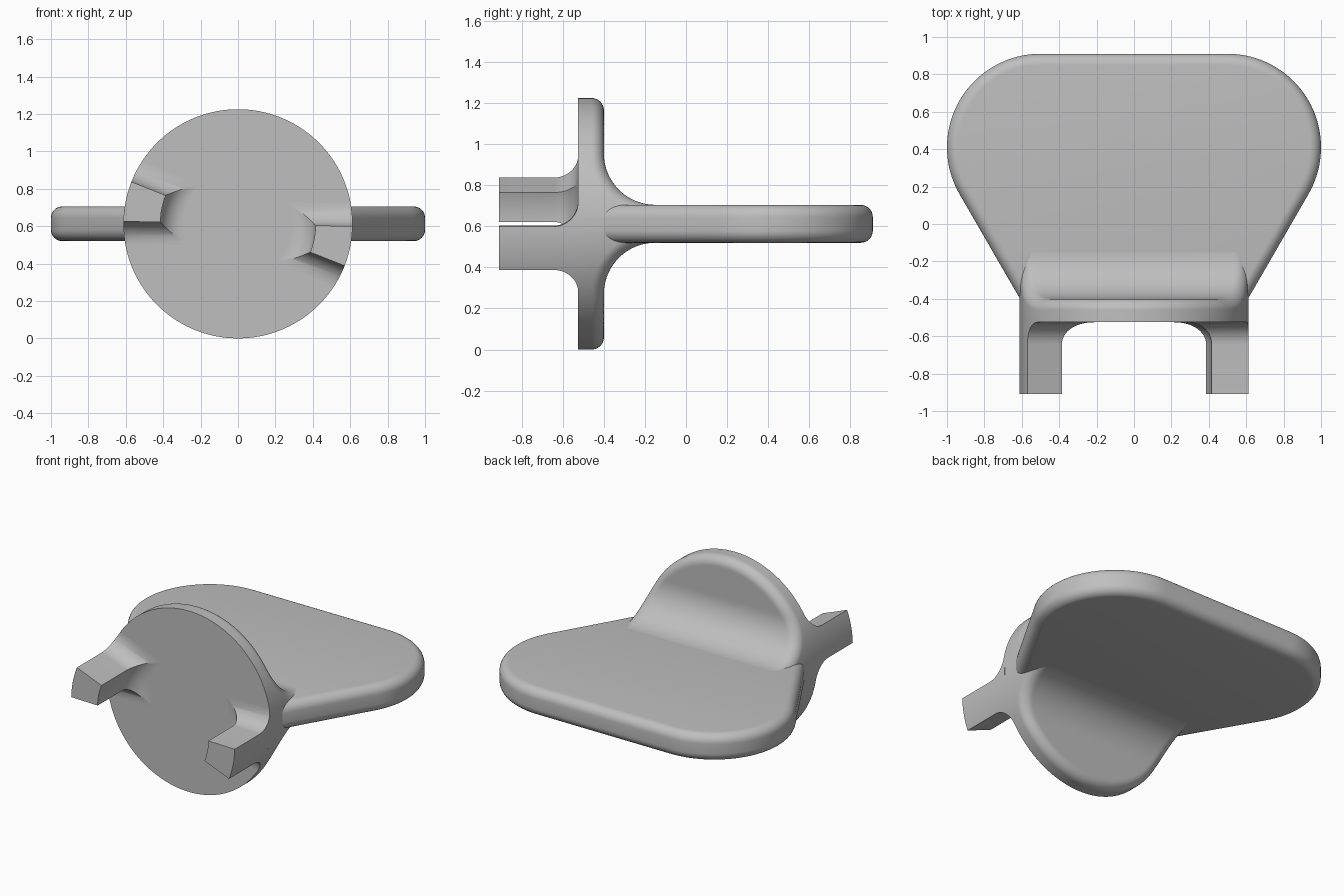
import bpy, bmesh
from math import sin, cos, asin, sqrt, pi, radians

cube = bpy.data.objects.get("Cube")
if cube:
    bpy.data.objects.remove(cube)

MID = 0.6125          # height of the centre plane
DISC_R = 0.6125       # disc radius
HALF = 0.0925         # half the grip thickness
FRONT, BACK = -0.525, -0.40
ROUND = 0.06          # edge rounding
SWEEP = 0.25          # fillet between disc and grip

grey = bpy.data.materials.new("plain grey")
grey.use_nodes = True
grey.diffuse_color = (0.52, 0.52, 0.52, 1)
grey.node_tree.nodes["Principled BSDF"].inputs["Base Color"].default_value = (0.52, 0.52, 0.52, 1)


def finish(bm, name, bevel=0):
    """Turn a bmesh into a smooth-shaded grey object."""
    bmesh.ops.recalc_face_normals(bm, faces=bm.faces[:])
    mesh = bpy.data.meshes.new(name)
    bm.to_mesh(mesh)
    bm.free()
    mesh.materials.append(grey)
    obj = bpy.data.objects.new(name, mesh)
    bpy.context.collection.objects.link(obj)
    bpy.ops.object.select_all(action='DESELECT')
    obj.select_set(True)
    bpy.context.view_layer.objects.active = obj
    if bevel:
        mod = obj.modifiers.new("rounded edges", 'BEVEL')
        mod.width, mod.segments = bevel, 8
        mod.limit_method = 'ANGLE'
        mod.use_clamp_overlap = False
        bpy.ops.object.modifier_apply(modifier=mod.name)
    bpy.ops.object.shade_smooth_by_angle(angle=radians(30))
    return obj


def bridge(bm, rows, closed=False):
    """Skin a list of vertex rows with quads."""
    for a, b in zip(rows, rows[1:]):
        n = len(a)
        for i in range(n if closed else n - 1):
            j = (i + 1) % n
            bm.faces.new((a[i], a[j], b[j], b[i]))


# Grip plate: two large corner arcs tapering towards the disc
def grip_plate():
    bm = bmesh.new()
    arc = [radians(-30 + 120 * i / 40) for i in range(41)]
    right = [(0.575, -0.46)] + [(0.5 + 0.5 * cos(a), 0.41 + 0.5 * sin(a)) for a in arc]
    outline = right + [(-x, y) for x, y in reversed(right)]
    base = bm.faces.new([bm.verts.new((x, y, MID - HALF)) for x, y in outline])
    new = bmesh.ops.extrude_face_region(bm, geom=[base])["geom"]
    for v in new:
        if isinstance(v, bmesh.types.BMVert):
            v.co.z += 2 * HALF
    return finish(bm, "grip_plate", ROUND)


# Disc with sweeping fillets on its back, rounded around the rim
def flared_disc():
    start = asin((HALF + SWEEP) / DISC_R)
    profile = []      # (y, height from centre, angle of surface normal)
    for i in range(40):
        a = pi / 2 + (start - pi / 2) * i / 40
        profile.append((BACK, DISC_R * sin(a), 0))
    for i in range(25):
        p = pi / 2 * i / 24
        profile.append((BACK + SWEEP * (1 - cos(p)), HALF + SWEEP * (1 - sin(p)), p))
    bm = bmesh.new()

    def row(y, h, p, side):
        verts = []
        half_width = sqrt(max(0, DISC_R ** 2 - h * h))
        for k in range(-32, 33):
            t = sin(pi / 2 * k / 32)
            inset = DISC_R - sqrt((t * half_width) ** 2 + h * h)
            gap = max(0, ROUND - max(0, inset))
            drop = ROUND - sqrt(ROUND ** 2 - gap ** 2)
            h2 = h - drop * sin(p)
            x = t * sqrt(max(0, DISC_R ** 2 - h2 * h2))
            verts.append(bm.verts.new((x, y - drop * cos(p), MID + side * h2)))
        return verts

    rows = [row(*p, 1) for p in profile] + [row(*p, -1) for p in reversed(profile)]
    bridge(bm, rows)
    bmesh.ops.remove_doubles(bm, verts=bm.verts[:], dist=1e-5)
    # cylindrical wall and flat front
    rim = [e for e in bm.edges if e.is_boundary]
    wall = bmesh.ops.extrude_edge_only(bm, edges=rim)["geom"]
    for v in wall:
        if isinstance(v, bmesh.types.BMVert):
            v.co.y = FRONT
    bmesh.ops.holes_fill(bm, edges=[e for e in bm.edges if e.is_boundary], sides=0)
    return finish(bm, "flared_disc")


# Prong: ring sector that flares into the front of the disc
def prong(name, turn):
    flare, inner, n = 0.12, 0.415, 16
    low, high = radians(-21.5), radians(-1.2)
    stations = [(-0.91, 0)]
    for i in range(13):
        p = pi / 2 * i / 12
        stations.append((FRONT - flare * (1 - sin(p)), flare * (1 - cos(p))))
    stations.append((FRONT + 0.02, flare))
    bm = bmesh.new()
    rows = []
    for y, o in stations:
        loop = []
        for r, flip in ((inner - o, False), (DISC_R, True)):
            spread = asin(o / r)
            angles = [low - spread + (high - low + 2 * spread) * i / n for i in range(n + 1)]
            for a in (reversed(angles) if flip else angles):
                loop.append(bm.verts.new((r * cos(a + turn), y, MID + r * sin(a + turn))))
        rows.append(loop)
    bridge(bm, rows, closed=True)
    bm.faces.new(rows[0])
    bm.faces.new(rows[-1])
    return finish(bm, name)


grip_plate()
flared_disc()
prong("left_prong", 0)
prong("right_prong", pi)
